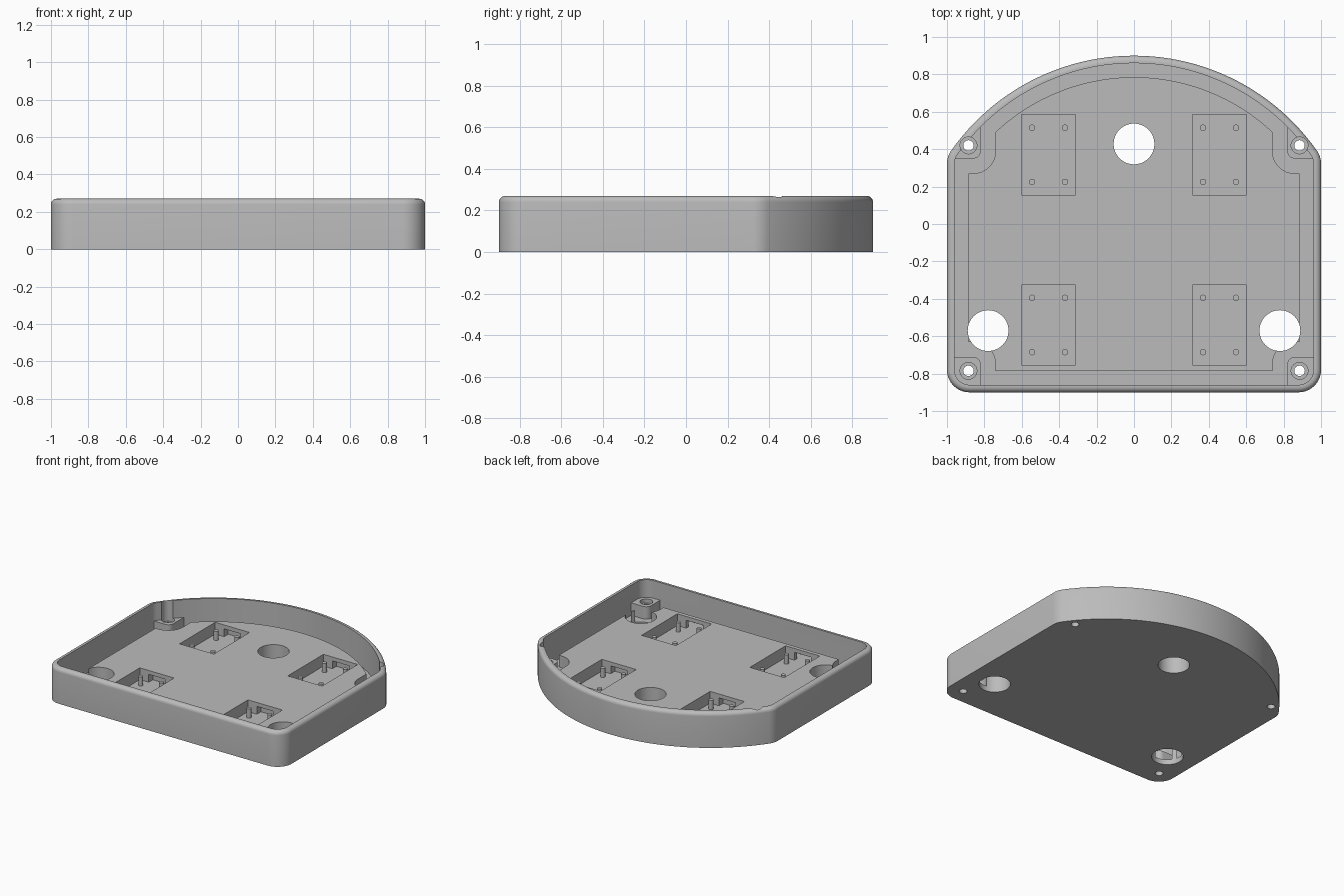
import bpy, bmesh, math
from math import sin, cos, pi

if "Cube" in bpy.data.objects:
    bpy.data.objects.remove(bpy.data.objects["Cube"])

R, CY = 1.195, -0.295       # big back arc
FR = 0.12                   # corner radius
H, FLOOR, DECK = 0.27, 0.04, 0.13

grey = bpy.data.materials.new("grey plastic")
grey.diffuse_color = (0.5, 0.5, 0.5, 1)
grey.use_nodes = True
grey.node_tree.nodes["Principled BSDF"].inputs["Base Color"].default_value = grey.diffuse_color


def arc(cx, cy, r, a0, a1, n):
    return [(cx + r * cos(a0 + (a1 - a0) * i / n), cy + r * sin(a0 + (a1 - a0) * i / n))
            for i in range(n + 1)]


def outline(d):
    """Tray outline moved inwards by d, counter-clockwise."""
    r, x = FR - d, 1 - FR
    yc = CY + math.sqrt((R - FR) ** 2 - x * x)
    a = math.atan2(yc - CY, x)
    return (arc(-x, -0.9 + FR, r, pi, 1.5 * pi, 10) + arc(x, -0.9 + FR, r, 1.5 * pi, 2 * pi, 10)
            + arc(x, yc, r, 0, a, 8) + arc(0, CY, R - d, a, pi - a, 48)[1:-1]
            + arc(-x, yc, r, pi - a, pi, 8))


def rounded(x0, x1, y0, y1, r):
    return (arc(x0 + r, y0 + r, r, pi, 1.5 * pi, 8) + arc(x1 - r, y0 + r, r, 1.5 * pi, 2 * pi, 8)
            + arc(x1 - r, y1 - r, r, 0, .5 * pi, 8) + arc(x0 + r, y1 - r, r, .5 * pi, pi, 8))


def loft(name, rings):
    """Closed solid through a stack of (points, z) rings."""
    bm = bmesh.new()
    vs = [[bm.verts.new((x, y, z)) for x, y in pts] for pts, z in rings]
    n = len(vs[0])
    bm.faces.new(vs[0][::-1])
    bm.faces.new(vs[-1])
    for a, b in zip(vs, vs[1:]):
        for i in range(n):
            j = (i + 1) % n
            bm.faces.new((a[i], a[j], b[j], b[i]))
    me = bpy.data.meshes.new(name)
    bm.to_mesh(me)
    bm.free()
    me.materials.append(grey)
    ob = bpy.data.objects.new(name, me)
    bpy.context.collection.objects.link(ob)
    return ob


def prism(name, pts, z0, z1):
    return loft(name, [(pts, z0), (pts, z1)])


def box(name, x0, x1, y0, y1, z0, z1):
    return prism(name, [(x0, y0), (x1, y0), (x1, y1), (x0, y1)], z0, z1)


def cyl(name, x, y, r, z0, z1, n=32):
    return prism(name, arc(x, y, r, 0, 2 * pi * (n - 1) / n, n - 1), z0, z1)


def subtract(target, cutters):
    """Cut each cutter out of target, then remove the cutter."""
    for c in cutters:
        m = target.modifiers.new("cut", 'BOOLEAN')
        m.operation, m.solver, m.object = 'DIFFERENCE', 'EXACT', c
        dg = bpy.context.evaluated_depsgraph_get()
        me = bpy.data.meshes.new_from_object(target.evaluated_get(dg))
        target.modifiers.clear()
        target.data = me
        bpy.data.objects.remove(c)


# outer body with a rounded top rim
F = 0.03
rim = [(outline(F * (1 - cos(t))), H - F + F * sin(t)) for t in [i * pi / 12 for i in range(7)]]
tray = loft("tray", [(outline(0), 0)] + rim)

# raised deck, notched around the four screw bosses
deck = prism("deck", outline(0.115), 0, DECK)
notches, bosses, screws = [], [], []
for s in (-1, 1):
    for y0, y1, by0, by1, sy in ((0.27, 1.2, 0.35, 1.1, 0.42), (-1.2, -0.63, -1.1, -0.71, -0.785)):
        xa, xb = sorted((s * 0.74, s * 1.3))
        notches.append(prism("notch", rounded(xa, xb, y0, y1, 0.12), -0.1, 0.5))
        xa, xb = sorted((s * 0.82, s * 1.2))
        bosses.append(prism("boss", rounded(xa, xb, by0, by1, 0.04), -0.01, DECK + 0.005))
        screws.append(cyl("screw_hole", s * 0.885, sy, 0.028, -0.1, 0.5))
        screws.append(cyl("counterbore", s * 0.885, sy, 0.045, 0.105, 0.5))
subtract(deck, notches)

# inner space = wall offset minus deck and bosses
cavity = prism("cavity", outline(0.04), FLOOR, 0.4)
subtract(cavity, [deck] + bosses)

# three large holes
holes = [cyl("hole", x, y, 0.109, -0.1, 0.5, 48) for x, y in ((0, 0.428), (-0.78, -0.57), (0.78, -0.57))]

# four pockets with side slots
pockets, pin_spots = [], []
for s in (-1, 1):
    for cy in (0.37, -0.54):
        cx = s * 0.457
        pockets.append(box("pocket", cx - 0.145, cx + 0.145, cy - 0.215, cy + 0.215, FLOOR, 0.3))
        pockets.append(box("slot", cx - 0.07, cx + 0.07, cy - 0.265, cy + 0.265, FLOOR, 0.1))
        pin_spots += [(cx + dx, cy + dy) for dx in (-0.088, 0.088) for dy in (-0.145, 0.145)]
subtract(tray, [cavity] + pockets + holes + screws)

# locating pins in the pockets
for x, y in pin_spots:
    cyl("pin", x, y, 0.017, FLOOR - 0.01, 0.11, 20)

for ob in bpy.context.collection.objects:
    ob.select_set(True)
bpy.context.view_layer.objects.active = tray
bpy.ops.object.shade_smooth_by_angle(angle=math.radians(30))
